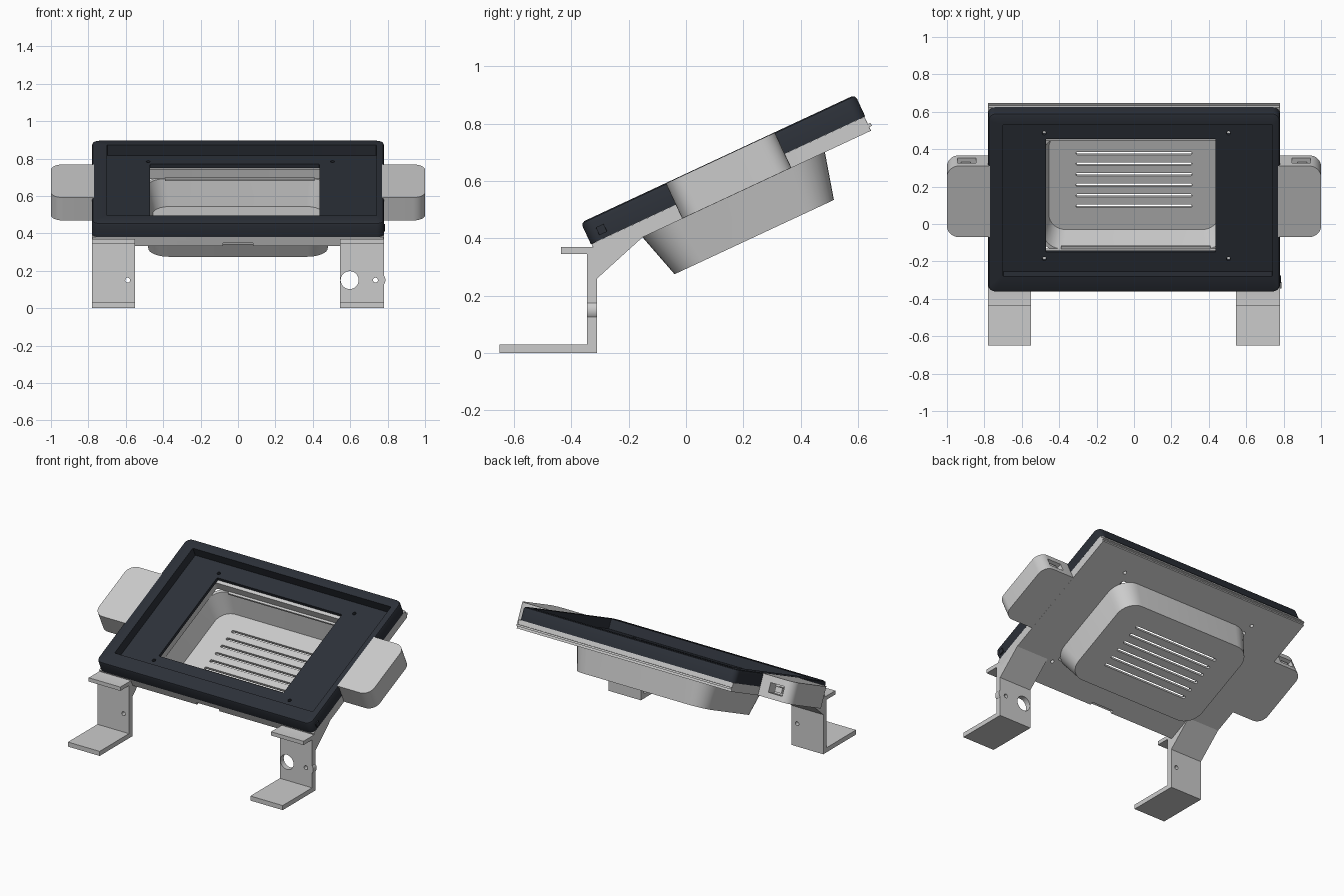
import bpy, bmesh, math
from mathutils import Matrix

if "Cube" in bpy.data.objects:
    bpy.data.objects.remove(bpy.data.objects["Cube"])

TILT = math.radians(25)   # the display case leans back in its own (x, u, v) frame

dark = bpy.data.materials.new("dark_plastic")
dark.diffuse_color = (0.025, 0.03, 0.04, 1)
dark.use_nodes = True
dark.node_tree.nodes["Principled BSDF"].inputs["Base Color"].default_value = dark.diffuse_color


def make(name, bm, tilted=True, mat=None):
    bmesh.ops.recalc_face_normals(bm, faces=bm.faces)
    me = bpy.data.meshes.new(name)
    bm.to_mesh(me)
    bm.free()
    ob = bpy.data.objects.new(name, me)
    bpy.context.collection.objects.link(ob)
    if tilted:
        ob.rotation_euler.x = TILT
    if mat:
        me.materials.append(mat)
    return ob


def ring(x0, x1, y0, y1, r, z, seg=8):
    """Rounded rectangle; r is one radius or (right-top, left-top, left-bottom, right-bottom)."""
    rs = r if isinstance(r, tuple) else (r,) * 4
    pts = []
    for i, (cx, cy, sx, sy) in enumerate(((x1, y1, -1, -1), (x0, y1, 1, -1),
                                          (x0, y0, 1, 1), (x1, y0, -1, 1))):
        for k in range(seg + 1):
            a = math.pi / 2 * (i + k / seg)
            pts.append((cx + rs[i] * (sx + math.cos(a)), cy + rs[i] * (sy + math.sin(a)), z))
    return pts


def loft(name, rings, loop=False, tilted=True, mat=None):
    """Skin a list of rings; loop joins last to first, otherwise both ends are capped."""
    bm = bmesh.new()
    vs = [[bm.verts.new(p) for p in r] for r in rings]
    n = len(vs[0])
    for a, b in zip(vs, vs[1:] + ([vs[0]] if loop else [])):
        for i in range(n):
            j = (i + 1) % n
            bm.faces.new((a[i], a[j], b[j], b[i]))
    if not loop:
        bm.faces.new(vs[0])
        bm.faces.new(vs[-1])
    return make(name, bm, tilted, mat)


def slab(name, x0, x1, y0, y1, z0, z1, r=0.001, **kw):
    return loft(name, [ring(x0, x1, y0, y1, r, z0), ring(x0, x1, y0, y1, r, z1)], **kw)


def rod(name, r, loc, depth, tilted=True, along_y=False):
    bm = bmesh.new()
    m = Matrix.Translation(loc)
    if along_y:
        m = m @ Matrix.Rotation(math.pi / 2, 4, 'X')
    bmesh.ops.create_cone(bm, cap_ends=True, segments=32, radius1=r, radius2=r, depth=depth, matrix=m)
    return make(name, bm, tilted)


def finish(ob, cutters=(), mirror=False):
    """Cut, mirror, bake the modifiers and smooth with sharp edges kept."""
    for c in cutters:
        c.hide_render = True
        b = ob.modifiers.new("cut", 'BOOLEAN')
        b.operation, b.solver, b.object = 'DIFFERENCE', 'EXACT', c
    if mirror:
        ob.modifiers.new("mirror", 'MIRROR')
    bpy.context.view_layer.update()
    dg = bpy.context.evaluated_depsgraph_get()
    me = bpy.data.meshes.new_from_object(ob.evaluated_get(dg))
    ob.modifiers.clear()
    ob.data = me
    me.shade_smooth()
    me.set_sharp_from_angle(angle=math.radians(30))


# screw holes shared by the bezel and back plate
screws = [rod("screw_cutter", 0.011, (x, u, 0.48), 0.3)
          for x in (-0.48, 0.505) for u in (0.03, 0.772)]

# dark bezel: opening, recess floor, recess wall, rounded rim, outer wall
bezel = loft("bezel", [
    ring(-0.47, 0.435, 0.07, 0.738, 0.002, 0.484),
    ring(-0.47, 0.435, 0.07, 0.738, 0.002, 0.505),
    ring(-0.70, 0.74, -0.045, 0.85, 0.004, 0.505),
    ring(-0.70, 0.74, -0.045, 0.85, 0.004, 0.567),
    ring(-0.766, 0.766, -0.126, 0.901, 0.03, 0.567),
    ring(-0.776, 0.776, -0.136, 0.911, 0.037, 0.563),
    ring(-0.78, 0.78, -0.14, 0.915, 0.04, 0.553),
    ring(-0.78, 0.78, -0.14, 0.915, 0.04, 0.484)], loop=True, mat=dark)
finish(bezel, screws)

# grey back plate with a finger notch in the front edge
plate = loft("back_plate", [
    ring(-0.48, 0.48, 0.055, 0.715, 0.01, 0.43),
    ring(-0.48, 0.48, 0.055, 0.715, 0.01, 0.4838),
    ring(-0.78, 0.78, -0.138, 0.912, 0.004, 0.4838),
    ring(-0.78, 0.78, -0.138, 0.912, 0.004, 0.43)], loop=True)
notch = slab("notch_cutter", -0.08, 0.08, -0.2, -0.118, 0.40, 0.448)
finish(plate, screws + [notch])
finish(slab("rear_ridge", -0.78, 0.78, 0.905, 0.922, 0.444, 0.456))

# tapered rear housing tub with six vent slots
tub = loft("rear_housing", [
    ring(-0.455, 0.455, 0.10, 0.675, 0.09, 0.285),
    ring(-0.49, 0.49, 0.053, 0.715, 0.11, 0.4305),
    ring(-0.51, 0.51, 0.033, 0.735, 0.13, 0.4305),
    ring(-0.48, 0.48, 0.08, 0.693, 0.11, 0.266)])
vents = []
for i in range(6):
    u = 0.394 + (i - 2.5) * 0.0624
    vents.append(slab("vent_cutter", -0.31, 0.31, u - 0.009, u + 0.009, 0.2, 0.35, r=0.0085))
finish(tub, vents)

# thin ledges inside the housing
for name, u in (("front_ledge", 0.05), ("rear_ledge", 0.70)):
    finish(slab(name, -0.39, 0.41, u, u + 0.022, 0.424, 0.436))

# side handles with a socket in the rear face
handle = slab("side_handles", 0.755, 1.0, 0.186, 0.606, 0.4305, 0.5655,
              r=(0.065, 0.001, 0.001, 0.065))
socket = slab("socket_cutter", 0.845, 0.945, 0.54, 0.7, 0.465, 0.525)
finish(handle, [socket], mirror=True)
finish(slab("socket_plugs", 0.875, 0.925, 0.535, 0.59, 0.478, 0.512), mirror=True)

# bent legs: foot, upright, shelf and gusset under the plate
PROFILE = [(-0.65, 0), (-0.31, 0), (-0.31, 0.26), (-0.15, 0.405), (-0.20, 0.40),
           (-0.305, 0.37), (-0.435, 0.37), (-0.435, 0.345), (-0.345, 0.345),
           (-0.345, 0.03), (-0.65, 0.03)]


def leg(name, x0, x1, holes):
    ob = loft(name, [[(x, y, z) for y, z in PROFILE] for x in (x0, x1)], tilted=False)
    finish(ob, [rod("leg_cutter", r, (x, -0.33, 0.15), 0.12, False, True) for x, r in holes])


leg("left_leg", -0.78, -0.55, [(-0.59, 0.013)])
leg("right_leg", 0.545, 0.78, [(0.597, 0.048), (0.735, 0.013)])

# rounded ear on the outer edge of the right leg
ear = rod("leg_ear", 0.04, (0.748, -0.3275, 0.15), 0.0349, False, True)
finish(ear, [rod("ear_cutter", 0.013, (0.735, -0.33, 0.15), 0.12, False, True)])

# small tab on the bezel's front right corner
finish(slab("corner_tab", 0.77, 0.787, -0.10, -0.07, 0.50, 0.53, mat=dark))

# remove the cutters
for ob in list(bpy.data.objects):
    if "_cutter" in ob.name:
        bpy.data.objects.remove(ob)
